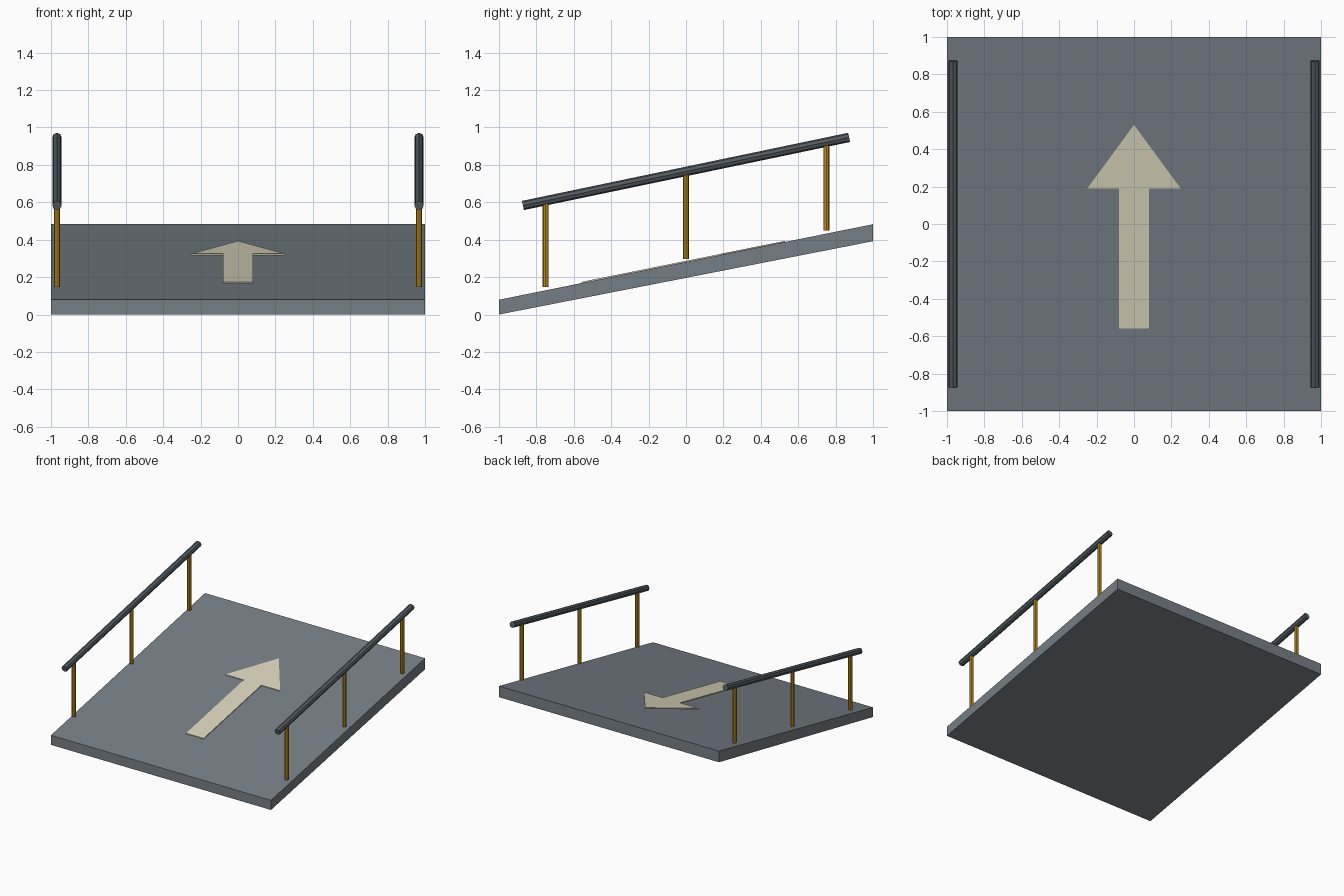
import bpy, bmesh, math
from mathutils import Vector

if "Cube" in bpy.data.objects:
    bpy.data.objects.remove(bpy.data.objects["Cube"])

SLOPE = 0.2015          # rise per unit of y
DECK_MID = 0.281        # deck top height at y = 0


def material(name, rgb):
    m = bpy.data.materials.new(name)
    m.diffuse_color = (*rgb, 1)
    m.use_nodes = True
    m.node_tree.nodes["Principled BSDF"].inputs["Base Color"].default_value = m.diffuse_color
    return m


GREY = material("deck grey", (0.180, 0.212, 0.235))
DARK = material("rail dark grey", (0.085, 0.105, 0.120))
GOLD = material("post gold", (0.520, 0.270, 0.012))
CREAM = material("arrow cream", (0.680, 0.650, 0.490))


def prism(name, points, offset, mat):
    """Extrude a flat outline of 3D points along an offset."""
    bm = bmesh.new()
    face = bm.faces.new([bm.verts.new(p) for p in points])
    ext = bmesh.ops.extrude_face_region(bm, geom=[face])["geom"]
    bmesh.ops.translate(bm, vec=offset,
                        verts=[v for v in ext if isinstance(v, bmesh.types.BMVert)])
    bmesh.ops.recalc_face_normals(bm, faces=bm.faces)
    me = bpy.data.meshes.new(name)
    bm.to_mesh(me)
    bm.free()
    me.materials.append(mat)
    ob = bpy.data.objects.new(name, me)
    bpy.context.collection.objects.link(ob)
    return ob


def rod(name, a, b, radius, mat, sides=8):
    """Faceted cylinder between two points."""
    a, b = Vector(a), Vector(b)
    bpy.ops.mesh.primitive_cylinder_add(vertices=sides, radius=radius,
                                        depth=(b - a).length, location=(a + b) / 2)
    ob = bpy.context.object
    ob.name = name
    ob.rotation_euler = (b - a).to_track_quat('Z', 'Y').to_euler()
    ob.data.materials.append(mat)
    return ob


# Sloped deck: side profile pushed across the width
prism("ramp_deck", [(-1, -1, 0), (-1, 1, 0.392), (-1, 1, 0.483), (-1, -1, 0.079)],
      (2, 0, 0), GREY)

# Painted direction arrow, a thin plate lying on the deck
half = [(0.08, -0.56), (0.08, 0.19), (0.25, 0.19)]
outline = half + [(0, 0.53)] + [(-x, y) for x, y in reversed(half)]
prism("arrow_marking", [(x, y, DECK_MID + SLOPE * y - 0.001) for x, y in outline],
      (0, 0, 0.007), CREAM)

# Handrails with three posts on each side
for side, x in (("left", -0.968), ("right", 0.968)):
    rod(f"{side}_handrail", (x, -0.872, 0.583), (x, 0.872, 0.947), 0.025, DARK)
    for i, y in enumerate((-0.75, 0, 0.75)):
        foot = DECK_MID + SLOPE * y + 0.017
        rod(f"{side}_post_{i + 1}", (x, y, foot), (x, y, foot + 0.46), 0.016, GOLD)
